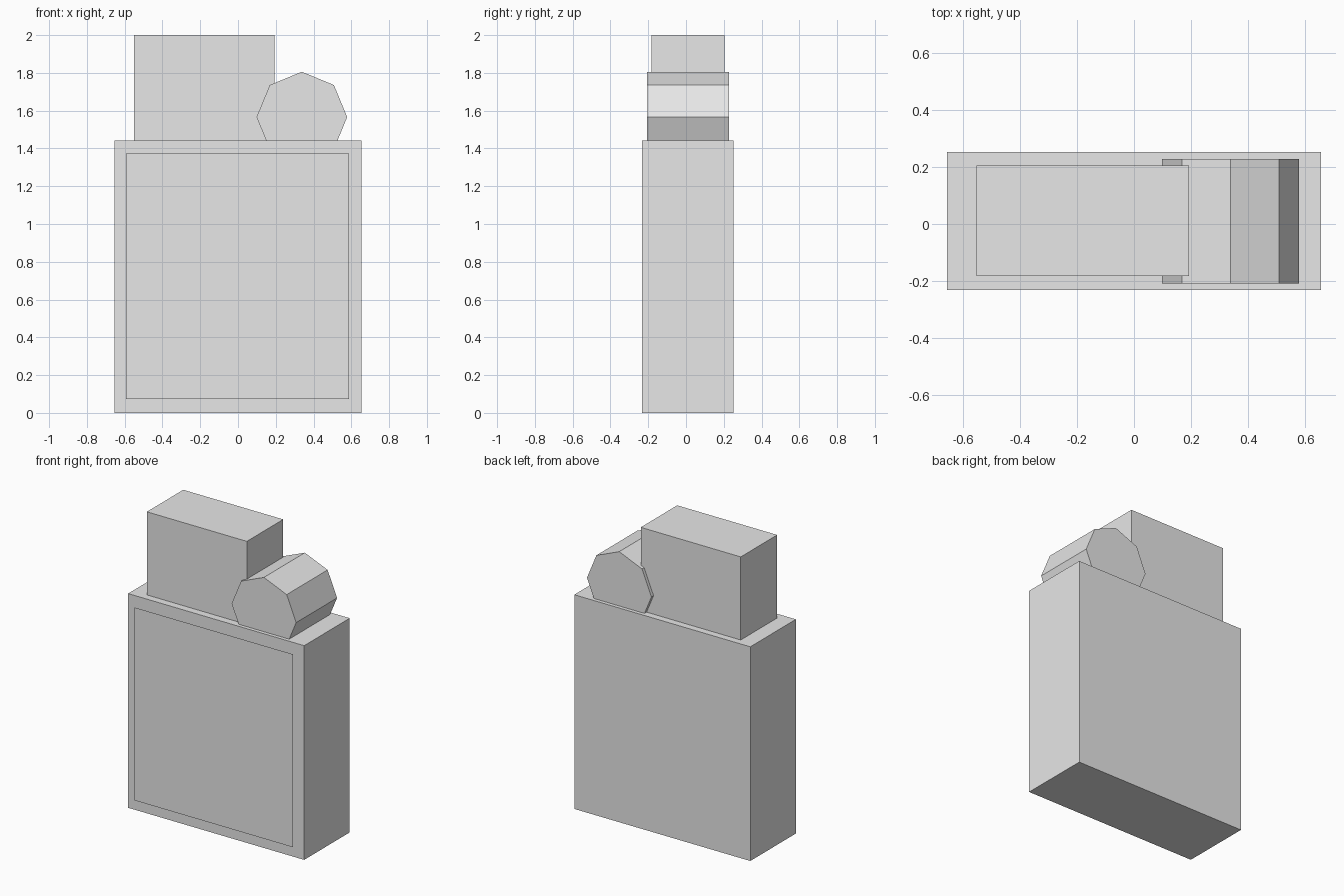
import bpy
import math

cube = bpy.data.objects.get("Cube")
if cube:
    bpy.data.objects.remove(cube, do_unlink=True)

# Single plain grey finish
grey = bpy.data.materials.new("light_grey")
grey.use_nodes = True
colour = (0.8, 0.8, 0.8, 1)
grey.diffuse_color = colour
grey.node_tree.nodes["Principled BSDF"].inputs["Base Color"].default_value = colour


def finish(name):
    """Name the active primitive, apply its transform and colour it."""
    obj = bpy.context.object
    obj.name = name
    bpy.ops.object.transform_apply(location=False, rotation=True, scale=True)
    obj.data.materials.append(grey)
    return obj


def box(name, low, high):
    centre = [(a + b) / 2 for a, b in zip(low, high)]
    bpy.ops.mesh.primitive_cube_add(size=1, location=centre)
    bpy.context.object.scale = [b - a for a, b in zip(low, high)]
    return finish(name)


BODY_TOP = 1.441

# Case and flame guard
box("case", (-0.655, -0.232, 0), (0.655, 0.252, BODY_TOP))
box("flame_guard", (-0.551, -0.182, BODY_TOP - 0.01), (0.193, 0.205, 2))

# Eight-sided striker wheel, partly sunk into the case
bpy.ops.mesh.primitive_cylinder_add(
    vertices=8, radius=0.24, depth=0.435,
    location=(0.338, 0.01, 1.566), rotation=(math.pi / 2, 0, 0))
finish("striker_wheel")

# Thin label sheet standing just off the front of the case
bpy.ops.mesh.primitive_plane_add(
    size=1, location=(-0.003, -0.252, 0.723), rotation=(math.pi / 2, 0, 0))
bpy.context.object.scale = (1.18, 1.298, 1)
finish("front_label")
